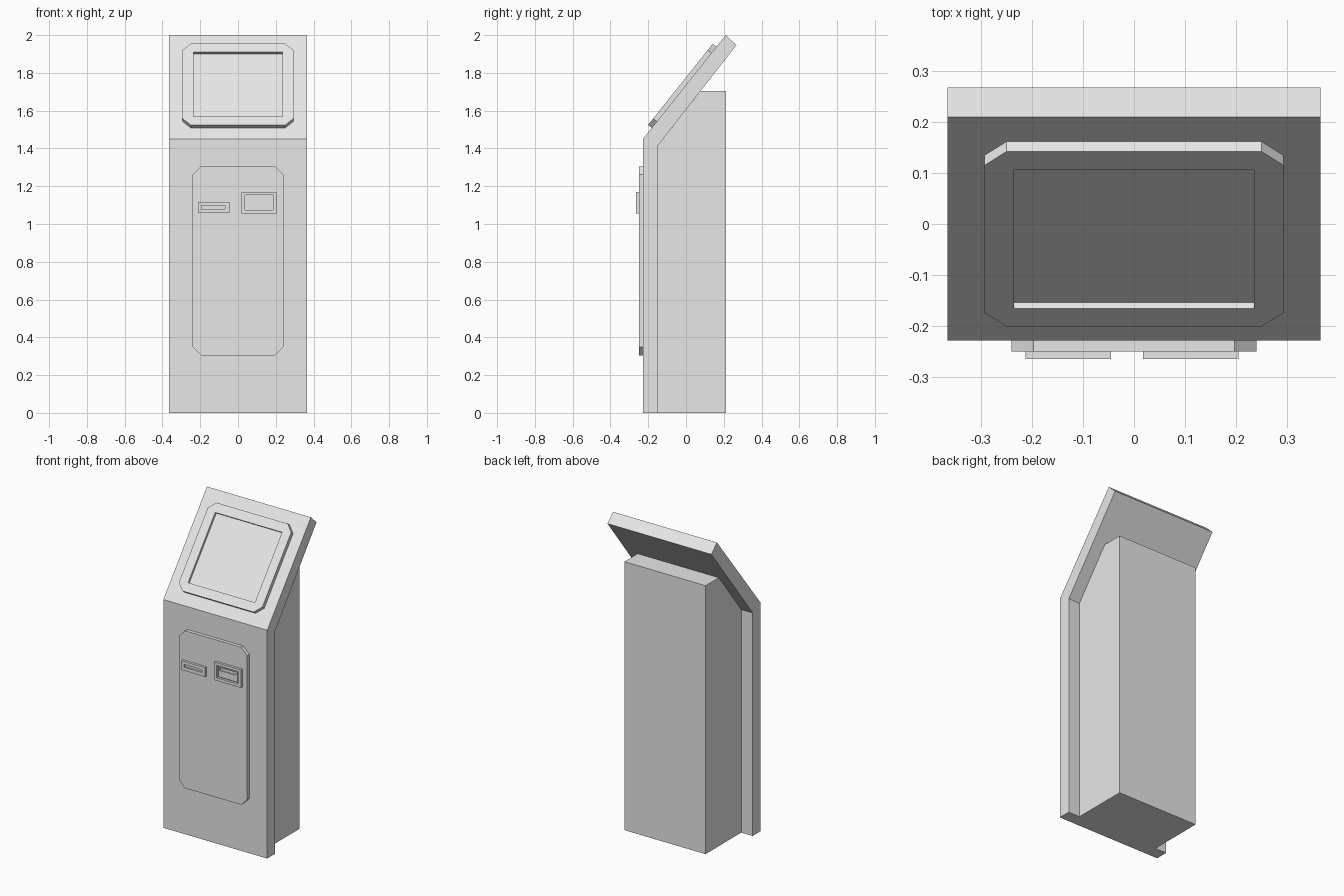
import bpy
import bmesh
import math
from mathutils import Matrix, Vector

cube = bpy.data.objects.get("Cube")
if cube:
    bpy.data.objects.remove(cube, do_unlink=True)

grey = bpy.data.materials.new("light_grey")
grey.use_nodes = True
grey.diffuse_color = (0.8, 0.8, 0.8, 1)
grey.node_tree.nodes["Principled BSDF"].inputs["Base Color"].default_value = (0.8, 0.8, 0.8, 1)


def finish(name, bm):
    bmesh.ops.remove_doubles(bm, verts=bm.verts[:], dist=0.0001)
    bmesh.ops.recalc_face_normals(bm, faces=bm.faces[:])
    mesh = bpy.data.meshes.new(name)
    bm.to_mesh(mesh)
    bm.free()
    mesh.materials.append(grey)
    obj = bpy.data.objects.new(name, mesh)
    bpy.context.collection.objects.link(obj)
    return obj


def side_extrusion(name, profile, half_width):
    """Extrude a (y, z) profile symmetrically across x."""
    bm = bmesh.new()
    face = bm.faces.new([bm.verts.new((-half_width, y, z)) for y, z in profile])
    moved = bmesh.ops.extrude_face_region(bm, geom=[face], use_keep_orig=True)["geom"]
    verts = [g for g in moved if isinstance(g, bmesh.types.BMVert)]
    bmesh.ops.translate(bm, verts=verts, vec=(2 * half_width, 0, 0))
    return finish(name, bm)


def outline(rect, cut):
    """Eight corner points of a rectangle (left, right, bottom, top) with cut corners."""
    l, r, b, t = rect
    return [(r - cut, b), (r, b + cut), (r, t - cut), (r - cut, t),
            (l + cut, t), (l, t - cut), (l, b + cut), (l + cut, b)]


def plate(name, frame, rect, base, top, cut=0, hole=None, depth=0):
    """Raised plate on a surface frame, optionally with a rectangular recess."""
    bm = bmesh.new()
    rings = [(outline(rect, cut), base), (outline(rect, cut), top)]
    if hole:
        rings += [(outline(hole, 0), top), (outline(hole, 0), top - depth)]
    loops = [[bm.verts.new(frame @ Vector((u, v, n))) for u, v in pts] for pts, n in rings]
    for low, high in zip(loops, loops[1:]):
        for i in range(8):
            j = (i + 1) % 8
            bm.faces.new((low[i], low[j], high[j], high[i]))
    bm.faces.new(loops[0][::-1])
    bm.faces.new(loops[-1])
    return finish(name, bm)


# Bent front shell and the narrower cabinet behind it
FRONT_Y, BEND_Z = -0.228, 1.45
side_extrusion("front_shell", [(FRONT_Y, 0), (FRONT_Y, BEND_Z), (0.21, 2.0),
                               (0.267, 1.947), (-0.148, 1.416), (-0.148, 0)], 0.365)
side_extrusion("rear_cabinet", [(-0.148, 0), (-0.148, 1.416), (0.078, 1.705),
                                (0.211, 1.705), (0.211, 0)], 0.285)

# Surface frames: upright front and tilted head
upright = Matrix.Translation((0, FRONT_Y, 0)) @ Matrix.Rotation(math.radians(90), 4, 'X')
tilted = (Matrix.Translation((0, FRONT_Y, BEND_Z))
          @ Matrix.Rotation(math.atan2(0.55, 0.438), 4, 'X'))

# Screen surround with the sunken display
plate("screen_bezel", tilted, (-0.293, 0.293, 0.075, 0.625), -0.005, 0.025,
      cut=0.043, hole=(-0.235, 0.235, 0.131, 0.568), depth=0.015)

# Service door
plate("service_door", upright, (-0.24, 0.24, 0.305, 1.305), -0.005, 0.022, cut=0.043)

# Card reader and receipt outlet
plate("card_reader", upright, (-0.213, -0.045, 1.058, 1.117), 0.018, 0.037,
      hole=(-0.193, -0.068, 1.08, 1.097), depth=0.01)
plate("receipt_outlet", upright, (0.018, 0.205, 1.055, 1.17), 0.018, 0.037,
      hole=(0.036, 0.184, 1.074, 1.153), depth=0.014)
plate("receipt_flap", upright, (0.042, 0.178, 1.08, 1.147), 0.02, 0.03,
      hole=(0.052, 0.168, 1.122, 1.14), depth=0.007)
